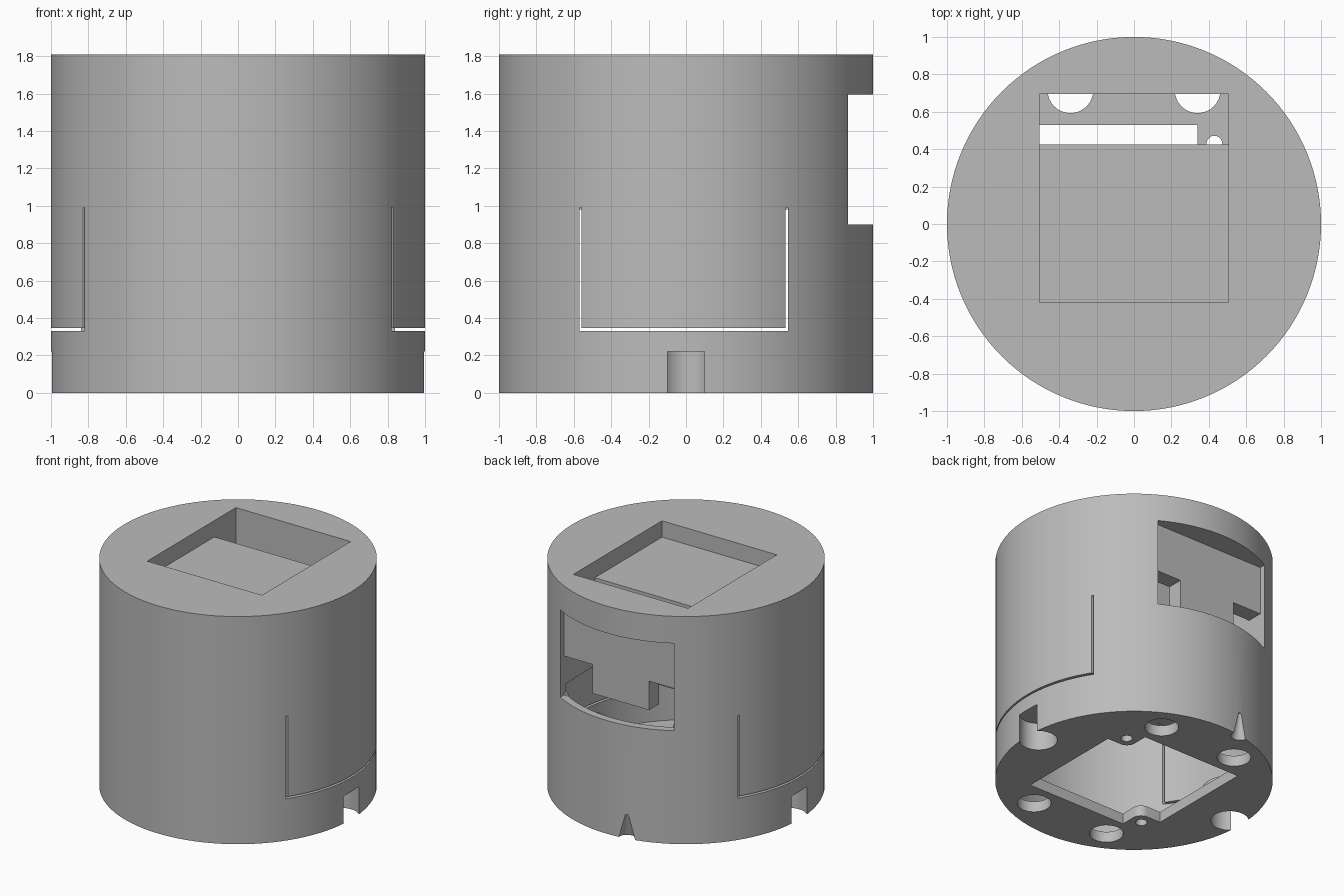
import bpy, bmesh, math

if "Cube" in bpy.data.objects:
    bpy.data.objects.remove(bpy.data.objects["Cube"])

grey = bpy.data.materials.new("grey plastic")
grey.diffuse_color = (0.5, 0.5, 0.5, 1)
grey.use_nodes = True
grey.node_tree.nodes["Principled BSDF"].inputs["Base Color"].default_value = grey.diffuse_color


def make(name, bm):
    bmesh.ops.recalc_face_normals(bm, faces=bm.faces)
    me = bpy.data.meshes.new(name)
    bm.to_mesh(me)
    bm.free()
    ob = bpy.data.objects.new(name, me)
    me.materials.append(grey)
    bpy.context.collection.objects.link(ob)
    return ob


def prism(name, pts, z0, z1):
    bm = bmesh.new()
    face = bm.faces.new([bm.verts.new((x, y, z0)) for x, y in pts])
    up = bmesh.ops.extrude_face_region(bm, geom=[face])["geom"]
    for v in up:
        if isinstance(v, bmesh.types.BMVert):
            v.co.z = z1
    return make(name, bm)


def box(name, x0, x1, y0, y1, z0, z1):
    return prism(name, [(x0, y0), (x1, y0), (x1, y1), (x0, y1)], z0, z1)


def arc(cx, cy, r, a0, a1, n):
    return [(cx + r * math.cos(math.radians(a0 + (a1 - a0) * i / n)),
             cy + r * math.sin(math.radians(a0 + (a1 - a0) * i / n))) for i in range(n + 1)]


def rod(name, x, y, r, z0, z1, n=32):
    return prism(name, arc(x, y, r, 0, 360, n)[:-1], z0, z1)


def combine(target, tool, op='DIFFERENCE'):
    # apply one boolean and discard the tool
    m = target.modifiers.new("cut", 'BOOLEAN')
    m.operation, m.solver, m.object = op, 'EXACT', tool
    bpy.context.view_layer.update()
    me = bpy.data.meshes.new_from_object(
        target.evaluated_get(bpy.context.evaluated_depsgraph_get()))
    target.modifiers.clear()
    target.data = me
    bpy.data.objects.remove(tool)


# round housing
body = rod("housing", 0, 0, 1, 0, 1.81, 128)

# hollow lower chamber, keeping round bosses around the two side notches
chamber = rod("chamber", 0, 0, 0.94, 0.085, 0.98, 128)
for s in (-1, 1):
    combine(chamber, rod("boss", s * 0.9, 0, 0.2, 0, 0.26))
combine(body, chamber)

# square opening in the base, with two rounded screw tabs in opposite corners
a, t, r = 0.53, 0.34, 0.07
half = [(a, -a), (a, t)] + arc(t + r, t + r, r, 270, 180, 8) + [(t, a)]
opening = half + [(-x, -y) for x, y in half]
combine(body, prism("opening", opening, -0.1, 0.2))

# base holes, screw holes and side notches
for sx in (-1, 1):
    for sy in (-1, 1):
        combine(body, rod("base_hole", sx * 0.34, sy * 0.715, 0.122, -0.1, 0.15))
    combine(body, rod("screw_hole", sx * 0.43, sx * 0.43, 0.042, -0.1, 0.15, 20))
    combine(body, rod("side_notch", sx * 0.9, 0, 0.137, -0.1, 0.22))

# small pointed notch in the rear lower edge
bm = bmesh.new()
bmesh.ops.create_cone(bm, cap_ends=True, segments=24, radius1=0.09, radius2=0.012, depth=0.28)
bmesh.ops.translate(bm, verts=bm.verts, vec=(-0.17, 0.985, 0.05))
combine(body, make("pointed_notch", bm))

# shallow top pocket and the shaft behind its floor
combine(body, box("pocket", -0.505, 0.505, -0.42, 0.695, 1.68, 1.9))
combine(body, box("shaft", -0.505, 0.505, 0.425, 0.695, 0.9, 1.75))

# rear recess, its two lower passages and the centre hole
combine(body, box("recess", -0.5, 0.5, 0.82, 1.2, 0.9, 1.595))
for s in (-1, 1):
    combine(body, box("passage", *sorted((s * 0.25, s * 0.5)), 0.6, 0.9, 0.92, 1.21))
bm = bmesh.new()
bmesh.ops.create_cone(bm, cap_ends=True, segments=20, radius1=0.036, radius2=0.036, depth=0.3)
for v in bm.verts:
    v.co = (v.co.x, 0.76 + v.co.z, 1.09 + v.co.y)
combine(body, make("centre_hole", bm))

# U-shaped slits that free a flexible flap on each side
for s in (-1, 1):
    x0, x1 = sorted((s * 0.7, s * 1.1))
    combine(body, box("flap_slit", x0, x1, -0.57, 0.545, 0.332, 0.347))
    for y in (-0.564, 0.539):
        combine(body, box("flap_slit", x0, x1, y - 0.006, y + 0.006, 0.332, 0.99))

bpy.context.view_layer.objects.active = body
body.select_set(True)
bpy.ops.object.shade_smooth_by_angle(angle=math.radians(25))
